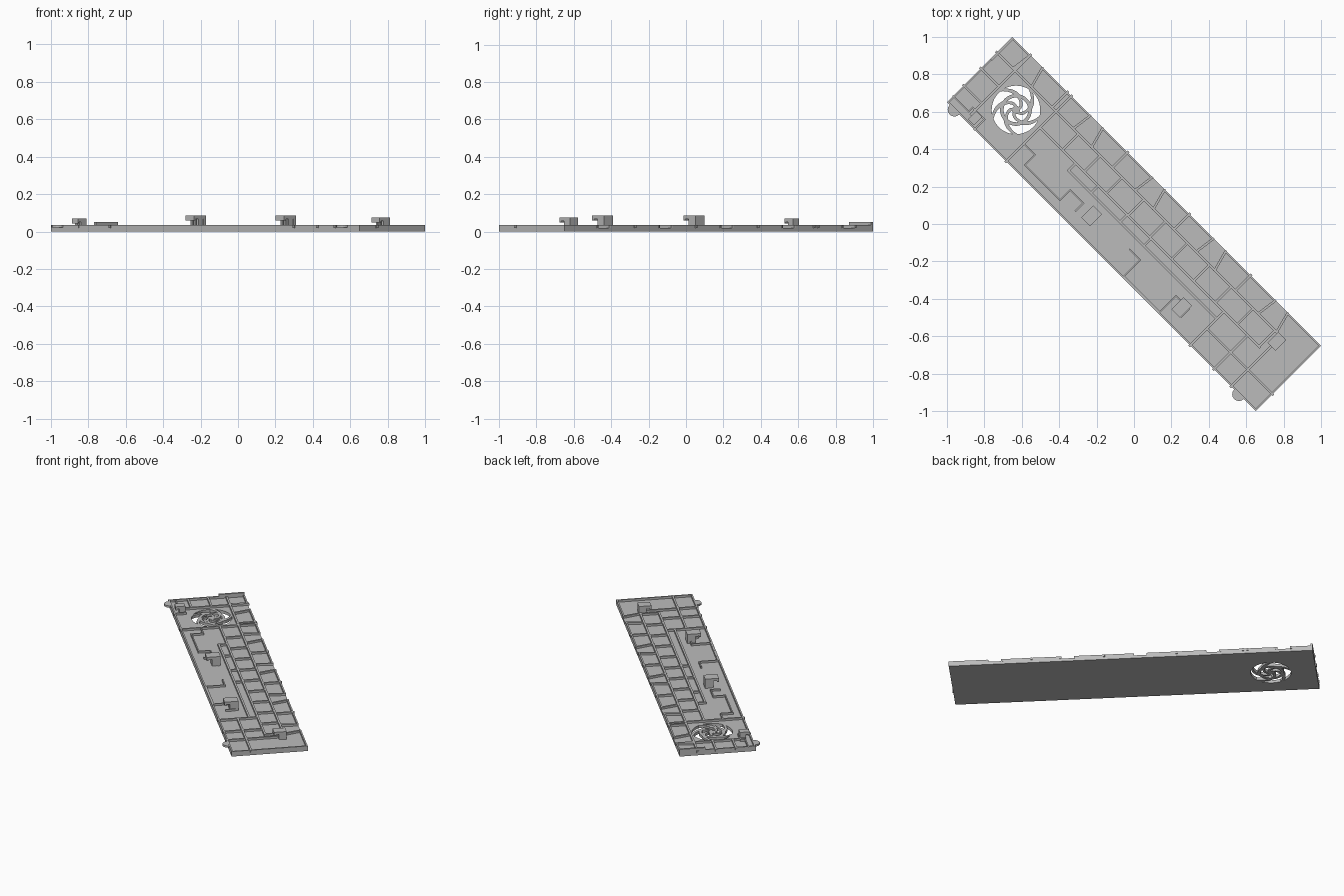
import bpy, bmesh, math
from mathutils import Matrix, Vector

cube = bpy.data.objects.get("Cube")
if cube:
    bpy.data.objects.remove(cube, do_unlink=True)

grey = bpy.data.materials.new("plastic_grey")
grey.use_nodes = True
GREY = (0.5, 0.5, 0.5, 1)
grey.diffuse_color = GREY
grey.node_tree.nodes["Principled BSDF"].inputs["Base Color"].default_value = GREY

# Panel lies diagonally: local x runs along its length, local y across it
TURN = Matrix.Rotation(math.radians(-45), 4, 'Z')
L, W = 1.167, 0.247
FLOOR, TOP = 0.02, 0.034
RIB = 0.013


def finish(name, bm):
    bmesh.ops.recalc_face_normals(bm, faces=bm.faces)
    bm.transform(TURN)
    mesh = bpy.data.meshes.new(name)
    bm.to_mesh(mesh)
    bm.free()
    mesh.materials.append(grey)
    ob = bpy.data.objects.new(name, mesh)
    bpy.context.collection.objects.link(ob)
    return ob


def box(bm, x0, x1, y0, y1, z0, z1):
    m = Matrix.Translation(((x0 + x1) / 2, (y0 + y1) / 2, (z0 + z1) / 2))
    m = m @ Matrix.Diagonal((x1 - x0, y1 - y0, z1 - z0, 1))
    bmesh.ops.create_cube(bm, size=1, matrix=m)


def rib(bm, a, b, width=RIB, z1=TOP):
    a, b = Vector(a), Vector(b)
    d = b - a
    mid = (a + b) / 2
    m = Matrix.Translation((mid.x, mid.y, (FLOOR + z1) / 2 - 0.001))
    m = m @ Matrix.Rotation(math.atan2(d.y, d.x), 4, 'Z')
    m = m @ Matrix.Diagonal((d.length + width, width, z1 - FLOOR + 0.002, 1))
    bmesh.ops.create_cube(bm, size=1, matrix=m)


def prism(bm, points, z0, z1):
    low = [bm.verts.new((x, y, z0)) for x, y in points]
    high = [bm.verts.new((x, y, z1)) for x, y in points]
    bm.faces.new(low[::-1])
    bm.faces.new(high)
    n = len(points)
    for i in range(n):
        j = (i + 1) % n
        bm.faces.new((low[i], low[j], high[j], high[i]))


# Floor plate with a pinwheel vent cut through it
bm = bmesh.new()
box(bm, -L, L, -W, W, 0, FLOOR)
plate = finish("base_plate", bm)

VENT = (-0.877, -0.015)


def swept_hole(bm, start, span, r0, r1, sweep, taper, steps=6):
    def at(r, ang):
        return VENT[0] + r * math.cos(ang), VENT[1] + r * math.sin(ang)
    pts = []
    for k in range(steps + 1):
        t = k / steps
        pts.append(at(r0 + (r1 - r0) * t, start + sweep * t))
    for k in range(1, steps + 1):
        pts.append(at(r1, start + sweep + span * k / steps))
    for k in range(1, steps + 1):
        t = 1 - k / steps
        pts.append(at(r0 + (r1 - r0) * t, start + sweep * t + span * (taper + (1 - taper) * t)))
    for k in range(1, steps):
        pts.append(at(r0, start + span * taper * (1 - k / steps)))
    prism(bm, pts, -0.05, 0.1)


bm = bmesh.new()
for i in range(5):
    a = i * math.tau / 5
    swept_hole(bm, a, 1.05, 0.085, 0.13, 0.55, 0.8)
    swept_hole(bm, a + 0.3, 0.95, 0.022, 0.066, 0.7, 0.6)
cutter = finish("vent_cutter", bm)
cutter.hide_render = True
cutter.hide_viewport = True
cut = plate.modifiers.new("vent", 'BOOLEAN')
cut.operation = 'DIFFERENCE'
cut.solver = 'EXACT'
cut.object = cutter

# Rim walls; the back wall is broken by five latch notches
NOTCHES = [-0.98, -0.525, -0.058, 0.405, 0.873]
bm = bmesh.new()
T = 0.01
box(bm, -L, L, -W, -W + T, FLOOR - 0.001, 0.035)
for x in (-L, L - T):
    box(bm, x, x + T, -W, W, FLOOR - 0.001, 0.035)
edge = -L
for n in NOTCHES + [L + 0.045]:
    box(bm, edge, n - 0.045, W - T, W, FLOOR - 0.001, 0.035)
    edge = n + 0.045
finish("rim_walls", bm)

# Slanted ribs beside each notch
bm = bmesh.new()
for n in NOTCHES:
    rib(bm, (n - 0.05, W - 0.005), (n - 0.065, 0.13))
    rib(bm, (n + 0.045, W - 0.005), (n + 0.075, 0.13))
finish("notch_ribs", bm)

# Lengthwise ribs
bm = bmesh.new()
rib(bm, (-1.03, 0.13), (0.98, 0.13))
rib(bm, (-0.72, 0.01), (0.94, 0.01))
rib(bm, (-0.45, -0.045), (0.67, -0.045))
rib(bm, (0.67, -0.12), (L, -0.12))
for y in (-0.12, 0.01, 0.13):
    rib(bm, (-L, y), (-1.03, y))
finish("long_ribs", bm)

# Cross ribs
bm = bmesh.new()
rib(bm, (-1.03, -0.2), (-1.03, W))
rib(bm, (-0.72, -W), (-0.72, W))
for i in range(10):
    x = -0.55 + i * 0.165
    rib(bm, (x, 0.01), (x, 0.13))
for n in NOTCHES[:-1]:
    rib(bm, (n + 0.23, 0.13), (n + 0.23, W))
for x in (0.67, 0.85):
    rib(bm, (x, -W), (x, 0.01))
rib(bm, (0.98, -W), (0.98, 0.13))
for x in (-0.45, -0.28, -0.06, 0.12):
    rib(bm, (x, -0.045), (x, 0.01))
finish("cross_ribs", bm)

# Stepped ribs round the two front pockets
bm = bmesh.new()
for x0, x1, depth in ((-0.636, -0.37, -0.19), (0.16, 0.43, -0.235)):
    path = [(x0 - 0.08, -0.113), (x0, -0.113), (x0, depth), (x1, depth),
            (x1, -0.113), (x1 + 0.1, -0.113), (x1 + 0.1, -0.17)]
    for a, b in zip(path, path[1:]):
        rib(bm, a, b, 0.008)
path = [(-L, -0.2), (-1.05, -0.2), (-1.05, -0.17), (-0.96, -0.17), (-0.96, -W)]
for a, b in zip(path, path[1:]):
    rib(bm, a, b, 0.008)
finish("pocket_ribs", bm)

# Hooked clips: three webs carrying an overhanging head
for i, (x, y, h, s) in enumerate([(-1.0, -0.19, 0.07, 0.7), (-0.19, -0.115, 0.085, 1),
                                  (0.496, -0.12, 0.085, 1), (0.983, 0.11, 0.075, 0.9)]):
    bm = bmesh.new()
    for k in (-1, 0, 1):
        c = x + k * 0.024 * s
        box(bm, c - 0.006, c + 0.006, y - 0.025 * s, y + 0.03 * s, FLOOR - 0.001, h - 0.008)
    box(bm, x - 0.033 * s, x + 0.033 * s, y + 0.01 * s, y + 0.03 * s, FLOOR - 0.001, h)
    box(bm, x - 0.033 * s, x + 0.033 * s, y - 0.06 * s, y + 0.03 * s, h - 0.018, h)
    box(bm, x - 0.033 * s, x + 0.033 * s, y - 0.06 * s, y - 0.048 * s, h - 0.026, h - 0.01)
    finish("clip_%d" % (i + 1), bm)

# Raised lip at the vent end
bm = bmesh.new()
box(bm, -L, -L + 0.014, 0.08, W, 0.03, 0.05)
finish("end_lip", bm)

# Rounded tabs on the front edge
for name, x in (("vent_end_tab", -1.11), ("far_end_tab", 1.04)):
    bm = bmesh.new()
    pts = [(x + 0.036 * math.cos(math.pi * k / 8), -W - 0.036 * math.sin(math.pi * k / 8))
           for k in range(9)]
    prism(bm, pts + [(x - 0.036, -W + 0.01), (x + 0.036, -W + 0.01)], 0.021, 0.034)
    finish(name, bm)
